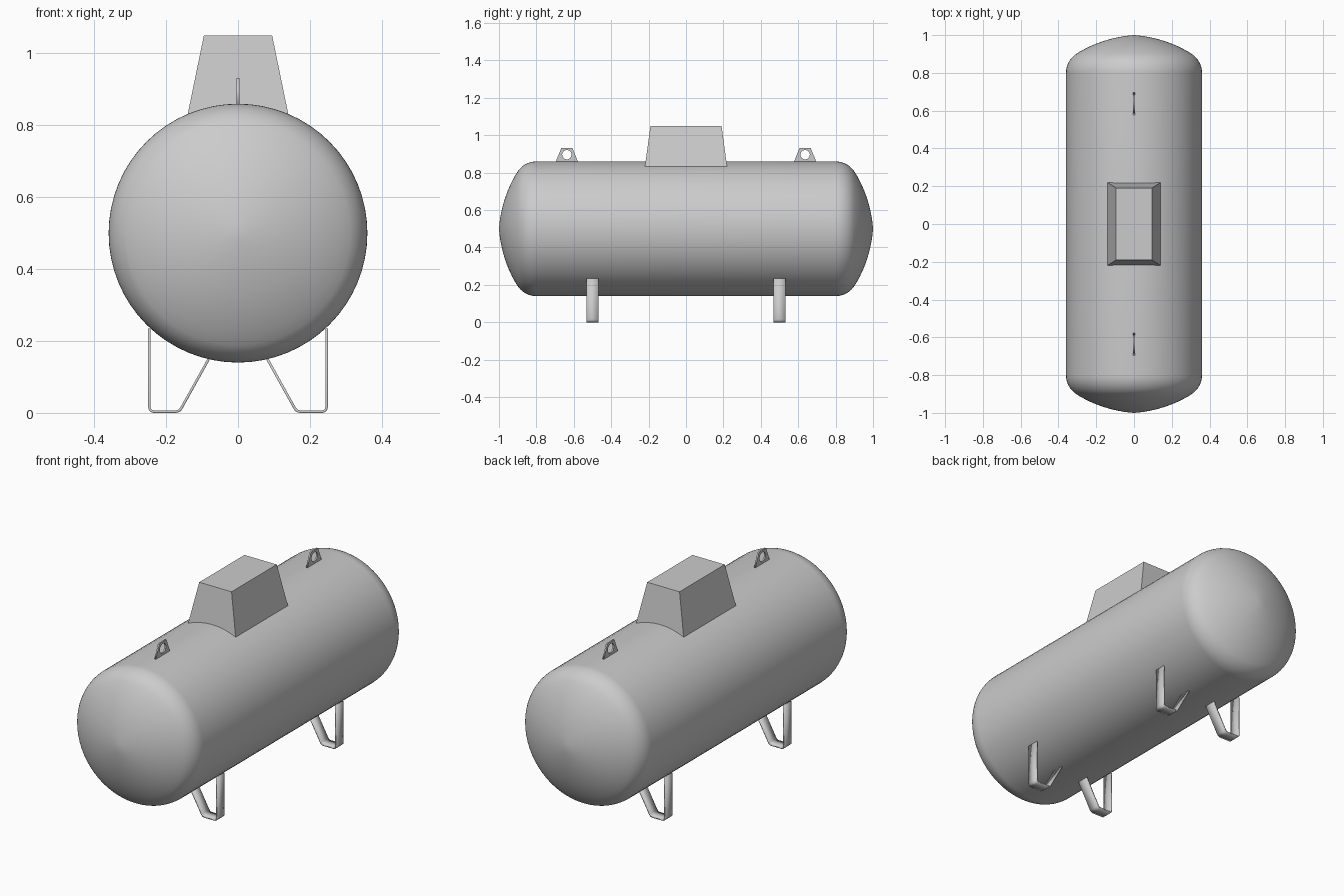
import bpy, bmesh
from math import sin, cos, pi, sqrt, radians, atan2
from mathutils import Vector, Matrix

if "Cube" in bpy.data.objects:
    bpy.data.objects.remove(bpy.data.objects["Cube"])

R, CZ = 0.36, 0.5  # shell radius and axis height


def finish(name, bm, smooth=False):
    bmesh.ops.recalc_face_normals(bm, faces=bm.faces)
    me = bpy.data.meshes.new(name)
    bm.to_mesh(me)
    bm.free()
    ob = bpy.data.objects.new(name, me)
    bpy.context.collection.objects.link(ob)
    if smooth:
        bpy.ops.object.select_all(action='DESELECT')
        ob.select_set(True)
        bpy.context.view_layer.objects.active = ob
        bpy.ops.object.shade_smooth_by_angle(angle=radians(30))
    return ob


# Tank shell: half profile (radius, y) with rounded knuckle and shallow dished head
head = []
a_end = atan2(0.8, 0.6)
for i in range(9):
    a = a_end * i / 8
    head.append((0.24 + 0.12 * cos(a), 0.8 + 0.12 * sin(a)))
for i in range(1, 13):
    r = 0.312 * (1 - i / 12)
    head.append((r, 0.48 + sqrt(0.52 ** 2 - r * r) - 0.006 * sin(pi * r / 0.312)))
profile = [(r, -y) for r, y in reversed(head)] + head
bm = bmesh.new()
vs = [bm.verts.new((r, y, CZ)) for r, y in profile]
es = [bm.edges.new(p) for p in zip(vs, vs[1:])]
bmesh.ops.spin(bm, geom=vs + es, cent=(0, 0, CZ), axis=(0, 1, 0),
               angle=2 * pi, steps=64, use_merge=True)
bmesh.ops.remove_doubles(bm, verts=bm.verts, dist=1e-5)
finish("tank_shell", bm, True)

# Valve cover: tapered box whose ends are scribed to the shell
section = [(0.095, 1.05), (-0.095, 1.05)]
for i in range(13):
    x = -0.14 + 0.28 * i / 12
    section.append((x, CZ + sqrt(R * R - x * x) - 0.001))
bm = bmesh.new()
ends = []
for s in (-1, 1):
    ends.append([bm.verts.new((x, s * (0.22 - 0.03 * (z - 0.83) / 0.22), z))
                 for x, z in section])
    bm.faces.new(ends[-1])
n = len(section)
for i in (0, 1, n - 1):
    j = (i + 1) % n
    bm.faces.new((ends[0][i], ends[0][j], ends[1][j], ends[1][i]))
finish("valve_cover", bm)

# Lifting lugs: flat plates with a round eye
for label, y in (("front", -0.637), ("rear", 0.637)):
    cu = bpy.data.curves.new(label + "_lifting_lug", 'CURVE')
    cu.dimensions, cu.fill_mode, cu.extrude = '2D', 'BOTH', 0.004
    plate = [(-0.061, 0.855), (0.061, 0.855), (0.03, 0.931), (-0.03, 0.931)]
    eye = [(0.025 * cos(2 * pi * k / 24), 0.896 + 0.025 * sin(2 * pi * k / 24))
           for k in range(24)]
    for loop in (plate, eye):
        sp = cu.splines.new('POLY')
        sp.points.add(len(loop) - 1)
        for p, c in zip(sp.points, loop):
            p.co = (c[0], c[1], 0, 1)
        sp.use_cyclic_u = True
    ob = bpy.data.objects.new(label + "_lifting_lug", cu)
    ob.matrix_world = Matrix.Translation((0, y, 0)) @ \
        Matrix.Rotation(pi / 2, 4, 'Z') @ Matrix.Rotation(pi / 2, 4, 'X')
    bpy.context.collection.objects.link(ob)


def fillet(a, b, c, r, steps=5):
    """Rounded corner points at b, as a quadratic bend."""
    p, q = b + (a - b).normalized() * r, b + (c - b).normalized() * r
    return [p.lerp(b, t).lerp(b.lerp(q, t), t) for t in (i / steps for i in range(steps + 1))]


# Legs: bent flat straps
T = 0.007
k = [Vector(p) for p in ((0.2465, 0.235), (0.2465, T / 2), (0.163, T / 2), (0.082, 0.149))]
path = [k[0]] + fillet(k[0], k[1], k[2], 0.014) + fillet(k[1], k[2], k[3], 0.012) + [k[3]]
for end, y in (("front", -0.5), ("rear", 0.5)):
    for side, s in (("left", -1), ("right", 1)):
        bm = bmesh.new()
        rows = [[bm.verts.new((s * p.x, y + w, p.y)) for w in (-0.031, 0.031)] for p in path]
        for a, b in zip(rows, rows[1:]):
            bm.faces.new((a[0], a[1], b[1], b[0]))
        ob = finish(f"{end}_{side}_leg", bm, True)
        m = ob.modifiers.new("thickness", 'SOLIDIFY')
        m.thickness, m.offset, m.use_even_offset = T, 0, True
